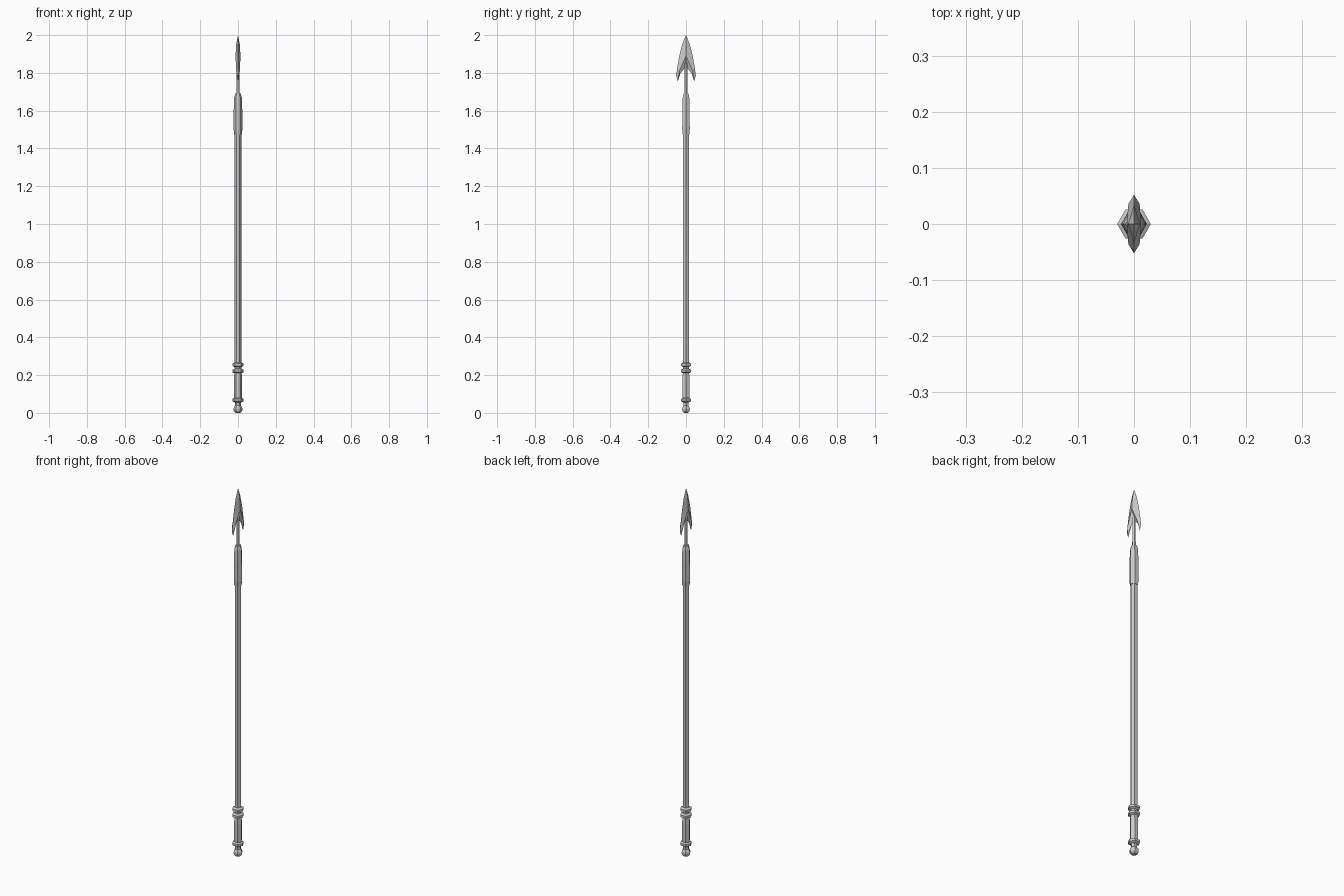
import bpy, bmesh, math

if "Cube" in bpy.data.objects:
    bpy.data.objects.remove(bpy.data.objects["Cube"])


def finish(name, bm):
    bmesh.ops.recalc_face_normals(bm, faces=bm.faces)
    mesh = bpy.data.meshes.new(name)
    bm.to_mesh(mesh)
    bm.free()
    obj = bpy.data.objects.new(name, mesh)
    bpy.context.collection.objects.link(obj)
    return obj


def turned(name, profile, sides=6):
    """Faceted turned part from (radius, height) pairs, capped at both ends."""
    bm = bmesh.new()
    rings = []
    for r, z in profile:
        rings.append([bm.verts.new((r * math.cos(a), r * math.sin(a), z))
                      for a in (2 * math.pi * i / sides for i in range(sides))])
    for low, high in zip(rings, rings[1:]):
        for i in range(sides):
            j = (i + 1) % sides
            bm.faces.new((low[i], low[j], high[j], high[i]))
    bm.faces.new(rings[0])
    bm.faces.new(rings[-1])
    return finish(name, bm)


# Six-sided pole
turned("shaft", [(0.0175, 0.20), (0.0175, 1.50)])

# Socket that holds the head
turned("socket", [(0.020, 1.475), (0.023, 1.50), (0.0225, 1.61),
                  (0.020, 1.67), (0.015, 1.69)])

# Thin iron neck
turned("neck", [(0.009, 1.68), (0.008, 1.88)])

# Butt grip and pommel
turned("grip", [(0.019, 0.06), (0.021, 0.09), (0.021, 0.18), (0.019, 0.22)])
turned("pommel", [(0.012, 0.0), (0.022, 0.010), (0.024, 0.021), (0.021, 0.031),
                  (0.015, 0.038), (0.015, 0.05), (0.018, 0.066)])

# Collars
for i, z in enumerate((0.068, 0.222, 0.255)):
    turned(f"collar_{i + 1}", [(0.018, z - 0.012), (0.030, z - 0.006),
                               (0.030, z + 0.006), (0.018, z + 0.012)])

# Barbed head: one quarter (outer edge, raised ridge, inner edge), mirrored
bm = bmesh.new()
outer = [bm.verts.new((0, y, z)) for y, z in
         ((0, 2.0), (0.019, 1.955), (0.035, 1.892), (0.046, 1.83), (0.052, 1.785), (0.043, 1.755))]
shoulder = bm.verts.new((0.010, 0, 1.95))
ridge = bm.verts.new((0.013, 0, 1.89))
barb = bm.verts.new((0.010, 0.036, 1.808))
notch = bm.verts.new((0, 0, 1.835))
inner = bm.verts.new((0, 0.030, 1.797))
tip, a, b, c, d, point = outer
for face in ((tip, a, shoulder), (shoulder, a, b, ridge), (ridge, b, c, barb),
             (barb, c, d), (barb, d, point), (barb, point, inner),
             (ridge, barb, inner, notch)):
    bm.faces.new(face)
head = finish("barbed_head", bm)
mirror = head.modifiers.new("Mirror", 'MIRROR')
mirror.use_axis = (True, True, False)
mirror.merge_threshold = 0.0005
